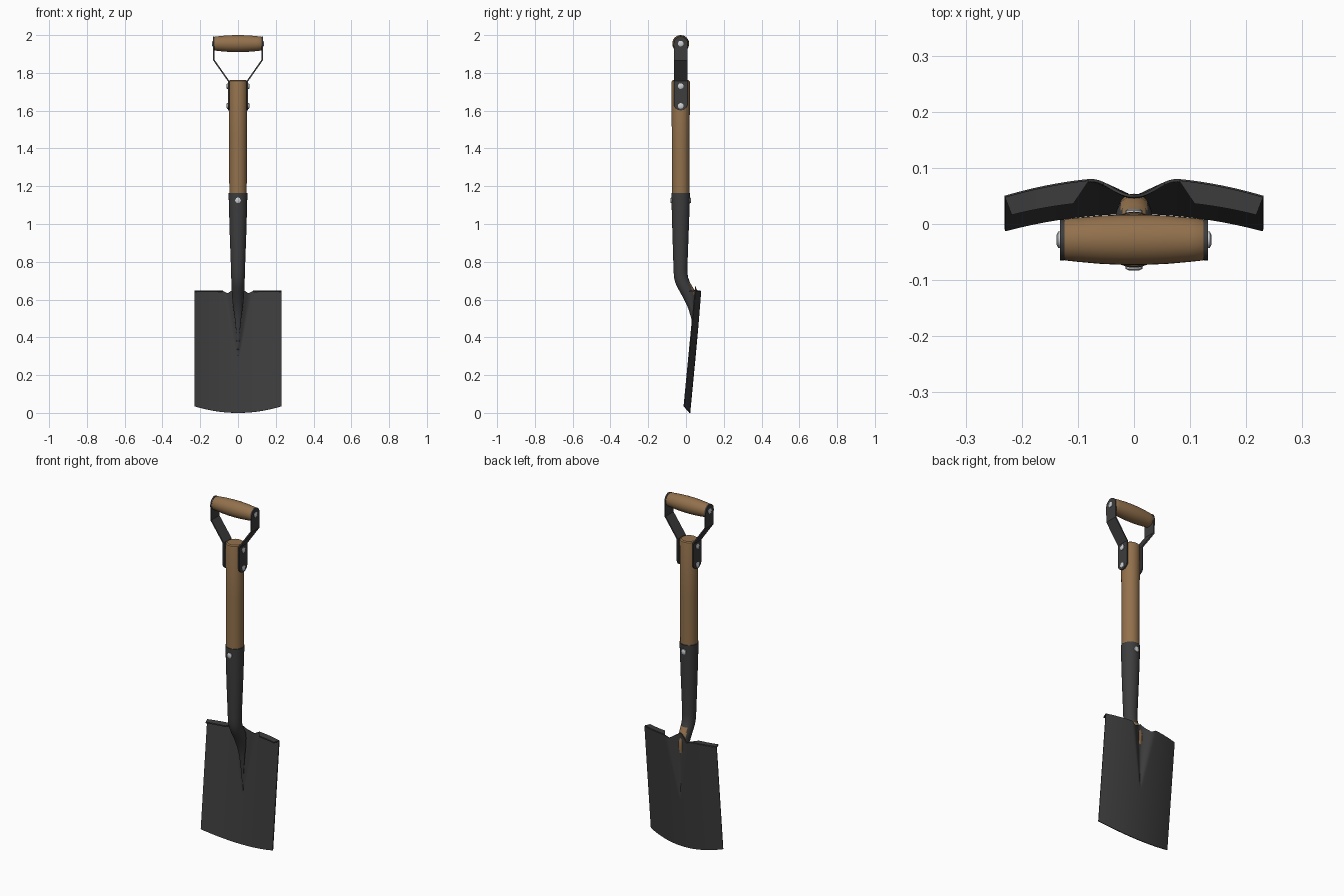
import bpy, bmesh, math
from mathutils import Vector

if "Cube" in bpy.data.objects:
    bpy.data.objects.remove(bpy.data.objects["Cube"])


def material(name, rgb):
    m = bpy.data.materials.new(name)
    m.diffuse_color = (*rgb, 1)
    m.use_nodes = True
    m.node_tree.nodes["Principled BSDF"].inputs["Base Color"].default_value = m.diffuse_color
    return m


STEEL = material("dark steel", (0.047, 0.047, 0.048))
WOOD = material("brown wood", (0.29, 0.165, 0.073))
SILVER = material("bright rivet", (0.6, 0.62, 0.64))
AXIS_Y = -0.028   # depth of the shaft axis


def make(name, verts, faces, mat, thick=0, angle=35):
    me = bpy.data.meshes.new(name)
    me.from_pydata(verts, [], faces)
    bm = bmesh.new()
    bm.from_mesh(me)
    bmesh.ops.recalc_face_normals(bm, faces=bm.faces)
    bm.to_mesh(me)
    bm.free()
    me.materials.append(mat)
    ob = bpy.data.objects.new(name, me)
    bpy.context.collection.objects.link(ob)
    bpy.ops.object.select_all(action='DESELECT')
    ob.select_set(True)
    bpy.context.view_layer.objects.active = ob
    if thick:
        mod = ob.modifiers.new("thickness", 'SOLIDIFY')
        mod.thickness, mod.offset = thick, 0
        bpy.ops.object.modifier_apply(modifier=mod.name)
    bpy.ops.object.shade_smooth_by_angle(angle=math.radians(angle))
    return ob


def loft(name, rings, mat, angle=35):
    """Skin a list of equal-length closed rings and cap both ends."""
    n = len(rings[0])
    verts = [p for r in rings for p in r]
    faces = [(i * n + j, i * n + (j + 1) % n, (i + 1) * n + (j + 1) % n, (i + 1) * n + j)
             for i in range(len(rings) - 1) for j in range(n)]
    faces += [tuple(range(n)), tuple(range(len(verts) - n, len(verts)))]
    return make(name, verts, faces, mat, angle=angle)


def circle(centre, u, v, n=32):
    c, u, v = Vector(centre), Vector(u), Vector(v)
    return [c + u * math.cos(2 * math.pi * k / n) + v * math.sin(2 * math.pi * k / n)
            for k in range(n)]


def sheet(name, rows, mat, thick, angle=35):
    n = len(rows[0])
    faces = [(i * n + j, i * n + j + 1, (i + 1) * n + j + 1, (i + 1) * n + j)
             for i in range(len(rows) - 1) for j in range(n - 1)]
    return make(name, [p for r in rows for p in r], faces, mat, thick, angle)


# Blade: curved, leaning sheet with a pressed groove widening towards the socket
def base_y(x, z):
    return 0.02 + 0.096 * z - 0.034 * (x / 0.23) ** 2


def top_z(x):
    a = abs(x)
    if a >= 0.08:
        return 0.645
    if a >= 0.055:
        return 0.645 - 0.012 * (0.08 - a) / 0.025
    return 0.633 + 0.035 * (1 - a / 0.055)


def blade_point(x, t):
    low = 0.035 * (x / 0.23) ** 2
    z = low + (top_z(x) - low) * t
    y = base_y(x, z)
    f = min(1, max(0, (z - 0.3) / 0.345))
    w = 0.004 + 0.076 * f
    if f > 0 and abs(x) < w:
        y -= 0.034 * f ** 0.75 * (0.5 + 0.5 * math.cos(math.pi * x / w))
    return (x, y, z)


half = [0.006 * i for i in range(14)] + [0.08 + 0.015 * i for i in range(1, 11)]
cols = [-x for x in reversed(half[1:])] + half
sheet("blade", [[blade_point(x, i / 40) for x in cols] for i in range(41)], STEEL, 0.005, 40)

# Foot treads: lips folded forward along the top edge on each side
for s, side in ((-1, "left"), (1, "right")):
    back, front = [], []
    for i in range(9):
        t = i / 8
        xb, xf = 0.08 + 0.15 * t, 0.108 + 0.11 * t
        back.append((s * xb, base_y(xb, 0.645), 0.645))
        front.append((s * xf, base_y(xf, 0.645) - 0.038 + 0.003 * t, 0.643))
    sheet("foot_tread_" + side, [back, front], STEEL, 0.007)

# Socket: tapering tube that bends back into the blade (z, front y, back y, half width)
profile = [(0.30, 0.044, 0.046, 0.002), (0.42, 0.036, 0.044, 0.009), (0.50, 0.028, 0.046, 0.017),
           (0.55, 0.013, 0.050, 0.024), (0.58, 0.000, 0.053, 0.028), (0.61, -0.015, 0.054, 0.031),
           (0.64, -0.032, 0.050, 0.033), (0.665, -0.046, 0.036, 0.034), (0.69, -0.057, 0.021, 0.035),
           (0.72, -0.064, 0.010, 0.036), (0.76, -0.066, 0.007, 0.037), (0.95, -0.072, 0.014, 0.044),
           (1.165, -0.078, 0.022, 0.050)]
socket = loft("socket", [circle((0, (f + b) / 2, z), (w, 0, 0), (0, (b - f) / 2, 0), 40)
                         for z, f, b, w in profile], STEEL)
# the open back of the socket shows the shaft inside
socket.data.materials.append(WOOD)
for p in socket.data.polygons:
    if p.normal.y > 0.5 and 0.56 < p.center.z < 0.68 and abs(p.center.x) < 0.022:
        p.material_index = 1

# Shaft
loft("shaft", [circle((0, AXIS_Y, z), (r, 0, 0), (0, r, 0))
               for z, r in ((1.1, 0.046), (1.45, 0.047), (1.75, 0.049), (1.757, 0.047), (1.762, 0.04))],
     WOOD)

# Grip: barrel-shaped bar across the top
GRIP_Z = 1.955
grip = [(-0.126, 0.034), (-0.122, 0.037)]
grip += [(x, 0.045 - 0.008 * (x / 0.12) ** 2) for x in (-0.1, -0.06, -0.02, 0.02, 0.06, 0.1)]
grip += [(0.122, 0.037), (0.126, 0.034)]
loft("grip", [circle((x, AXIS_Y, GRIP_Z), (0, r, 0), (0, 0, r)) for x, r in grip], WOOD)


def rivet(name, pos, direction, r):
    d = Vector(direction)
    u = d.orthogonal().normalized()
    v = d.cross(u)
    loft(name, [circle(Vector(pos) + d * h, u * q, v * q, 16)
                for h, q in ((-0.006, r), (0.003, r), (0.006, r * 0.6))], SILVER)


# Straps joining the shaft to the grip, rounded at both ends
arc = [math.radians(a) for a in range(0, 91, 15)]
for s, side in ((-1, "left"), (1, "right")):
    path = [(0.05, 1.635 - 0.033 * math.sin(a), 0.036 * max(math.cos(a), 0.15)) for a in reversed(arc)]
    path += [(0.05, 1.757, 0.036), (0.128, 1.868, 0.036)]
    path += [(0.128, GRIP_Z + 0.038 * math.sin(a), 0.037 * max(math.cos(a), 0.15)) for a in arc]
    sheet("strap_" + side, [[(s * x, AXIS_Y - h, z), (s * x, AXIS_Y + h, z)] for x, z, h in path],
          STEEL, 0.008, 25)
    for z in (1.625, 1.73):
        rivet("strap_rivet_" + side, (s * 0.055, AXIS_Y, z), (s, 0, 0), 0.015)
    rivet("grip_rivet_" + side, (s * 0.132, AXIS_Y, GRIP_Z), (s, 0, 0), 0.015)

# Socket rivets front and back
rivet("socket_rivet_front", (0, -0.077, 1.125), (0, -1, 0), 0.015)
rivet("socket_rivet_back", (0, 0.021, 1.125), (0, 1, 0), 0.015)
